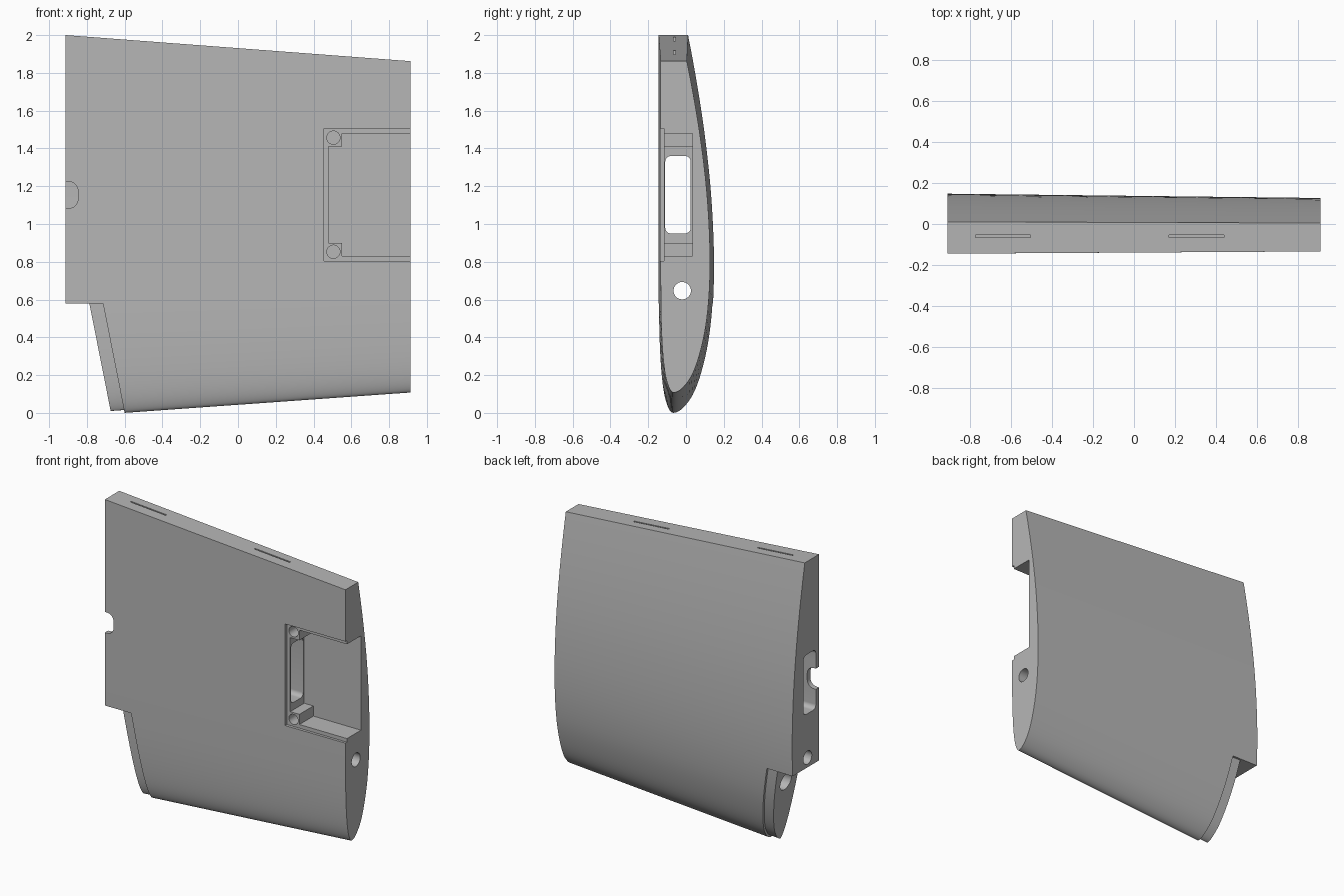
import bpy, bmesh, math
from mathutils import Vector

if "Cube" in bpy.data.objects:
    bpy.data.objects.remove(bpy.data.objects["Cube"], do_unlink=True)

grey = bpy.data.materials.new("light_grey")
grey.use_nodes = True
grey.diffuse_color = (0.47, 0.47, 0.47, 1)
grey.node_tree.nodes["Principled BSDF"].inputs["Base Color"].default_value = grey.diffuse_color

# Airfoil heights at even steps of sqrt(chord): flat side, nose, curved side
HEIGHTS = [0, 0, 0, 0, 0, .001, .011, .042, .095, .175, .27,
           .44, .635, .795, .925, .993, .99, .908, .725, .43, 0]
TAIL = 0.757          # chord fraction where the trailing edge is cut off
HALF = 0.913


def height(s):
    """Catmull-Rom through HEIGHTS, s from -1 (flat side) to 1 (curved side)."""
    u = (s + 1) * 10
    i = min(max(int(u), 1), len(HEIGHTS) - 3)
    f = u - i
    a, b, c, d = HEIGHTS[i - 1:i + 3]
    return b + f / 2 * (c - a + f * (2*a - 5*b + 4*c - d + f * (3*(b - c) + d - a)))


def section(x, inset=0.0, steps=72):
    k = (x + HALF) / (2 * HALF)
    nose, tail = -0.022 + 0.13 * k, 2.0 - 0.138 * k
    front, thick = -0.145 + 0.011 * k, 0.293 - 0.032 * k
    limit = math.sqrt(TAIL)
    pts = []
    for i in range(steps + 1):
        s = limit * (2 * i / steps - 1)
        pts.append(Vector((front + thick * height(s), nose + (tail - nose) * s * s / TAIL)))
    moved = []
    for i, p in enumerate(pts):
        t = (pts[min(i + 1, steps)] - pts[max(i - 1, 0)]).normalized()
        moved.append(p + inset * Vector((-t.y, t.x)))
    return [(x, p.x, p.y) for p in moved]


def loft(name, a, b):
    """Closed solid between two matching outlines."""
    bm = bmesh.new()
    va, vb = [bm.verts.new(p) for p in a], [bm.verts.new(p) for p in b]
    n = len(va)
    bm.faces.new(va)
    bm.faces.new(vb[::-1])
    for i in range(n):
        j = (i + 1) % n
        bm.faces.new((va[j], va[i], vb[i], vb[j]))
    bmesh.ops.recalc_face_normals(bm, faces=bm.faces)
    mesh = bpy.data.meshes.new(name)
    bm.to_mesh(mesh)
    bm.free()
    mesh.materials.append(grey)
    ob = bpy.data.objects.new(name, mesh)
    bpy.context.collection.objects.link(ob)
    return ob


def rounded(u0, u1, v0, v1, r, seg=8):
    """Rounded rectangle outline in 2D."""
    out = []
    corners = [(u1 - r, v1 - r), (u0 + r, v1 - r), (u0 + r, v0 + r), (u1 - r, v0 + r)]
    for q, (cu, cv) in enumerate(corners):
        for i in range(seg + 1):
            a = math.pi / 2 * (q + i / seg)
            out.append((cu + r * math.cos(a), cv + r * math.sin(a)))
    return out


def circle(u, v, r, n=32):
    return [(u + r * math.cos(2 * math.pi * i / n), v + r * math.sin(2 * math.pi * i / n))
            for i in range(n)]


def rect(u0, u1, v0, v1):
    return [(u0, v0), (u1, v0), (u1, v1), (u0, v1)]


def along_x(outline, x0, x1):
    return loft("cutter", [(x0, u, v) for u, v in outline], [(x1, u, v) for u, v in outline])


def along_y(outline, y0, y1):
    return loft("cutter", [(u, y0, v) for u, v in outline], [(u, y1, v) for u, v in outline])


def combine(target, tool, operation="DIFFERENCE"):
    mod = target.modifiers.new("cut", "BOOLEAN")
    mod.operation, mod.object, mod.solver = operation, tool, "EXACT"
    bpy.context.view_layer.objects.active = target
    bpy.ops.object.modifier_apply(modifier=mod.name)
    bpy.data.objects.remove(tool, do_unlink=True)


wing = loft("wing_panel", section(-HALF), section(HALF))

# Slanted cut at the lower corner, with a recessed tongue left standing
LEDGE, SLOPE = 0.58, 0.198


def slanted(x_left, x_right, top, bottom=-0.2):
    xs = lambda x, z: x + SLOPE * (LEDGE - z)
    return [(xs(x_left, bottom), bottom), (xs(x_right, bottom), bottom),
            (xs(x_right, top), top), (xs(x_left, top), top)]


combine(wing, along_y(slanted(-1.4, -0.715, LEDGE), -0.5, 0.5))
tongue = loft("tongue", section(-HALF, 0.015), section(HALF, 0.015))
combine(tongue, along_y(slanted(-0.787, -0.65, LEDGE + 0.05), -0.5, 0.5), "INTERSECT")
combine(wing, tongue, "UNION")

# Blind round socket in the tongue
combine(wing, along_x(circle(0.0, 0.45, 0.06), -1.0, -0.5))

# Equipment bay: shallow lid recess, then a deep pocket with two corner posts
combine(wing, along_y(rect(0.455, 1.1, 0.805, 1.505), -0.3, -0.117))
bay = [(0.48, 0.9), (0.55, 0.9), (0.55, 0.83), (1.1, 0.83),
       (1.1, 1.48), (0.55, 1.48), (0.55, 1.41), (0.48, 1.41)]
combine(wing, along_y(bay, -0.3, 0.035))
for z in (0.853, 1.457):
    combine(wing, along_y(circle(0.505, z, 0.035), -0.3, 0.0))

# Cable passage, spar tube and cable notch
combine(wing, along_x(rounded(-0.11, 0.025, 0.95, 1.36, 0.03), -1.1, 0.6))
combine(wing, along_x(circle(-0.02, 0.647, 0.046), -1.1, 1.1))
combine(wing, along_y(rounded(-1.1, -0.847, 1.083, 1.225, 0.05), -0.3, -0.05))

# Hinge slots in the trailing edge
for x0 in (-0.775, 0.17):
    combine(wing, loft("cutter", [(x, y, 1.7) for x, y in rect(x0, x0 + 0.27, -0.065, -0.055)],
                       [(x, y, 2.2) for x, y in rect(x0, x0 + 0.27, -0.065, -0.055)]))

bpy.ops.object.select_all(action="DESELECT")
wing.select_set(True)
bpy.context.view_layer.objects.active = wing
bpy.ops.object.shade_smooth_by_angle(angle=math.radians(25))
